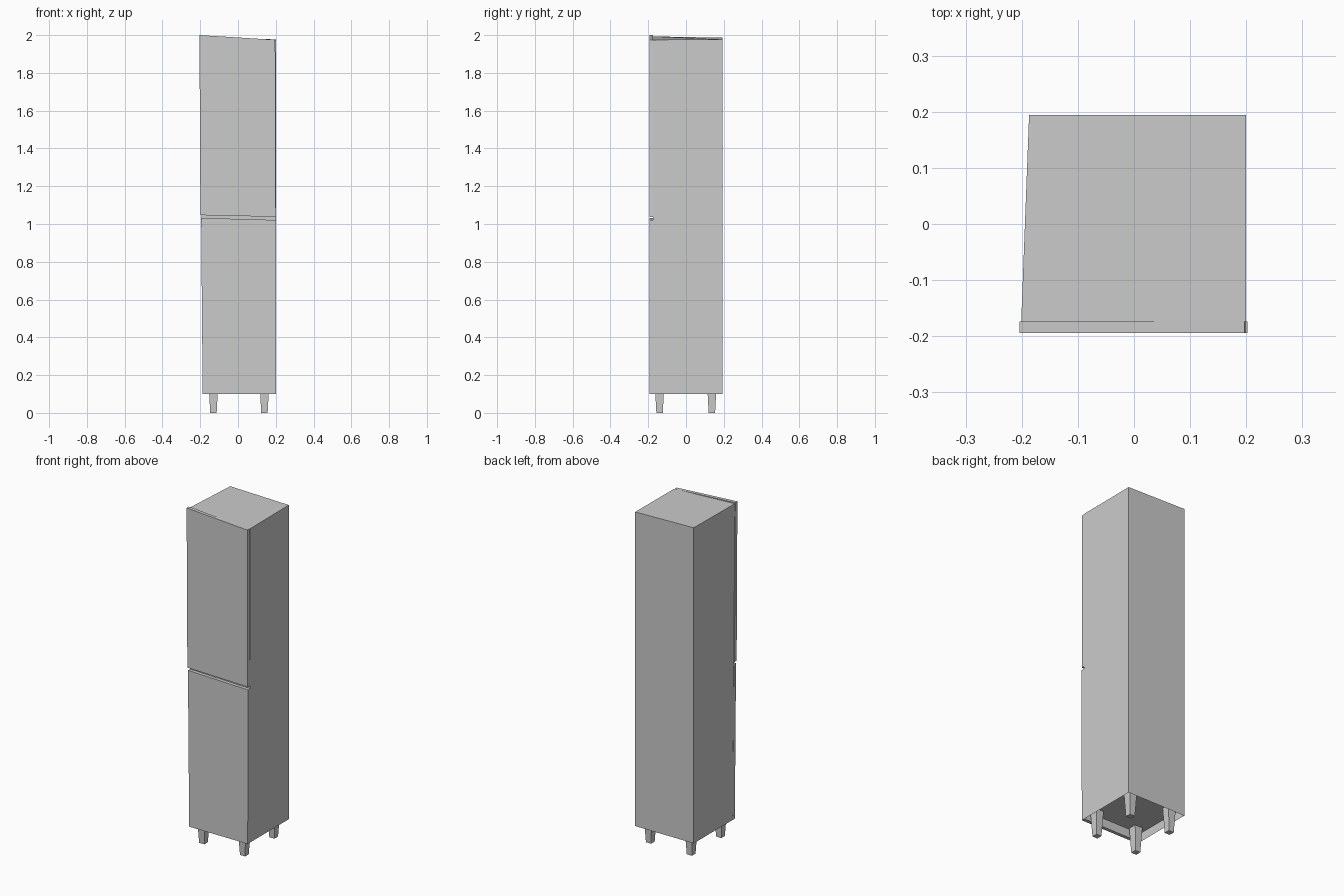
import bpy, bmesh

if "Cube" in bpy.data.objects:
    bpy.data.objects.remove(bpy.data.objects["Cube"])


def prism(name, bottom, top):
    """Six-sided solid from two matching four-point outlines."""
    bm = bmesh.new()
    lo = [bm.verts.new(p) for p in bottom]
    hi = [bm.verts.new(p) for p in top]
    base = bm.faces.new(lo[::-1])
    bm.faces.new(hi)
    for i in range(4):
        j = (i + 1) % 4
        bm.faces.new((lo[i], lo[j], hi[j], hi[i]))
    bm.normal_update()
    return bm, base, name


def finish(bm, name):
    bmesh.ops.recalc_face_normals(bm, faces=bm.faces)
    mesh = bpy.data.meshes.new(name)
    bm.to_mesh(mesh)
    bm.free()
    obj = bpy.data.objects.new(name, mesh)
    bpy.context.collection.objects.link(obj)
    return obj


FRONT, SEAM, BACK = -0.194, -0.174, 0.194
RECESS = 0.05

# Cabinet body, leaning slightly at the left and top, recessed underneath
bm, base, name = prism(
    "cabinet_body",
    [(-0.187, SEAM, 0.10), (0.20, SEAM, 0.10), (0.20, BACK, 0.10), (-0.187, BACK, 0.10)],
    [(-0.201, SEAM, 1.993), (0.20, SEAM, 1.975), (0.20, BACK, 1.977), (-0.187, BACK, 1.986)])
bmesh.ops.inset_region(bm, faces=[base], thickness=0.003)
bmesh.ops.translate(bm, verts=base.verts, vec=(0, 0, RECESS))
finish(bm, name)


# Doors: left and right edges as (x, z) at bottom and top
def door(name, bl, br, tr, tl):
    def edge(l, r):
        return [(l[0], FRONT, l[1]), (r[0], FRONT, r[1]),
                (r[0], SEAM, r[1]), (l[0], SEAM, l[1])]
    bm, _, _ = prism(name, edge(bl, br), edge(tl, tr))
    finish(bm, name)


door("lower_door", (-0.187, 0.10), (0.20, 0.10), (0.202, 1.021), (-0.195, 1.032))
door("upper_door", (-0.199, 1.047), (0.20, 1.038), (0.197, 1.975), (-0.204, 2.0))


# Tapered legs
def square(x, y, r, z):
    return [(x - r, y - r, z), (x + r, y - r, z), (x + r, y + r, z), (x - r, y + r, z)]


for side, x in (("left", -0.13), ("right", 0.14)):
    for end, y in (("front", -0.14), ("back", 0.137)):
        bm, _, name = prism(f"{end}_{side}_leg", square(x, y, 0.017, 0.0),
                            square(x, y, 0.025, 0.10 + RECESS))
        finish(bm, name)
